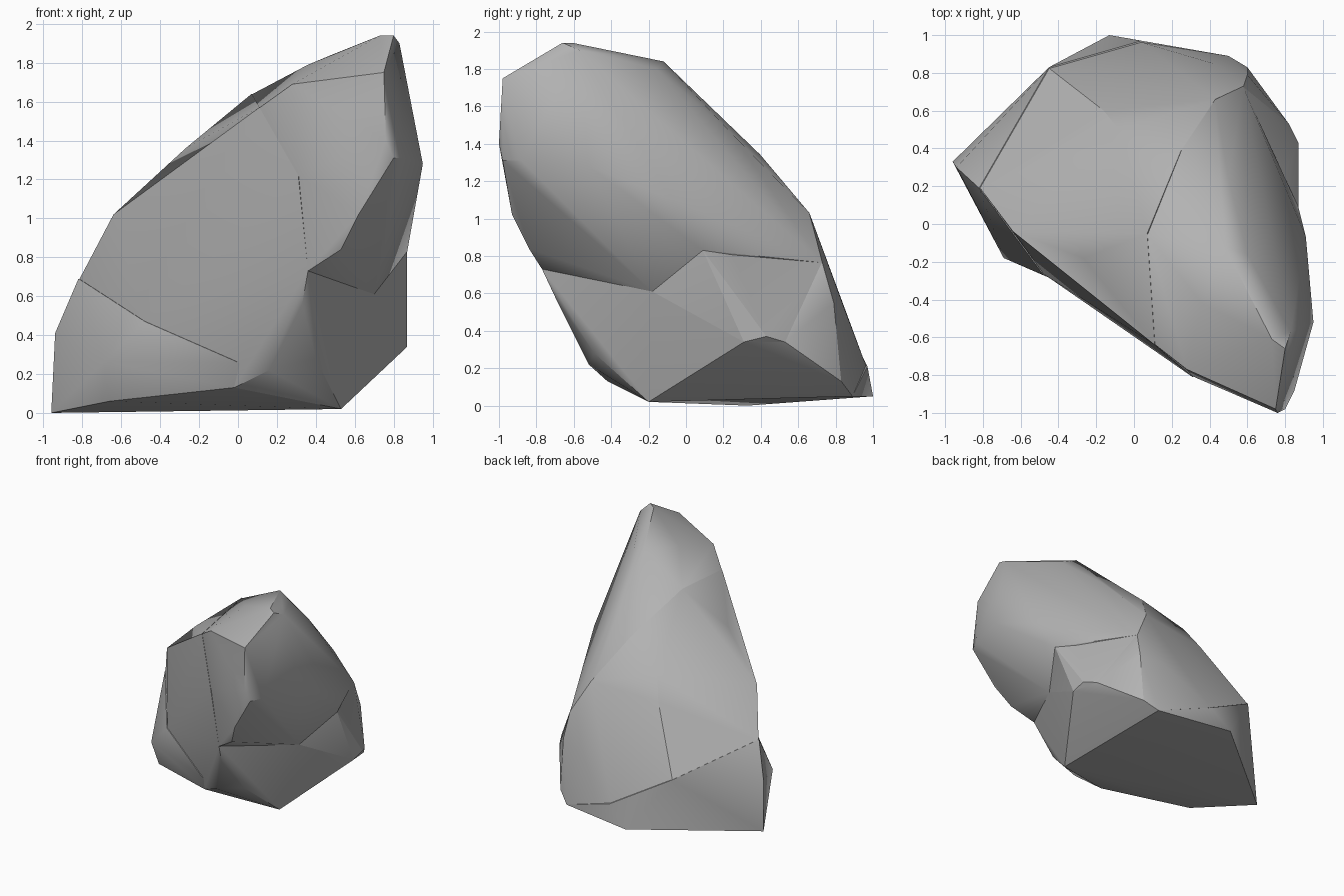
import bpy
import bmesh
import math
from mathutils import Vector

default_cube = bpy.data.objects.get("Cube")
if default_cube:
    bpy.data.objects.remove(default_cube, do_unlink=True)


def make_material(name, colour):
    material = bpy.data.materials.new(name)
    material.use_nodes = True
    material.diffuse_color = colour
    shader = next(n for n in material.node_tree.nodes if n.type == "BSDF_PRINCIPLED")
    shader.inputs["Base Color"].default_value = colour
    shader.inputs["Roughness"].default_value = 0.9
    return material


def shrink(ring, factor):
    """Pull a ring of corners towards its centre, leaving a ledge at the crack."""
    centre = sum((Vector(p) for p in ring), Vector()) / len(ring)
    return [centre.lerp(Vector(p), factor) for p in ring]


def make_block(name, corners, material, smooth_angle):
    """Build one chiselled convex block from its corners, given in hundredths."""
    bm = bmesh.new()
    for corner in corners:
        bm.verts.new(Vector(corner) / 100)
    hull = bmesh.ops.convex_hull(bm, input=bm.verts)
    unused = set(hull["geom_interior"] + hull["geom_unused"])
    loose = [v for v in unused if isinstance(v, bmesh.types.BMVert) and not v.link_faces]
    bmesh.ops.delete(bm, geom=loose, context="VERTS")
    bmesh.ops.dissolve_limit(bm, angle_limit=math.radians(3),
                             verts=bm.verts, edges=bm.edges)
    bmesh.ops.recalc_face_normals(bm, faces=bm.faces)
    mesh = bpy.data.meshes.new(name)
    bm.to_mesh(mesh)
    bm.free()
    mesh.materials.append(material)
    block = bpy.data.objects.new(name, mesh)
    bpy.context.collection.objects.link(block)
    bpy.ops.object.select_all(action="DESELECT")
    block.select_set(True)
    bpy.context.view_layer.objects.active = block
    bpy.ops.object.shade_smooth_by_angle(angle=math.radians(smooth_angle))
    return block


stone = make_material("grey stone", (0.45, 0.45, 0.45, 1))

# Crack between the head and the body: front, right side and back
front_crack = [(7, -5, 164), (11, -64, 157), (31, -81, 122)]
side_crack = [(70, -18, 61), (87, 31, 34), (82, 53, 34)]
back_crack = [(58, 73, 76), (43, 66, 103), (25, 39, 135)]

# Bevel on the lower front edge, where the head meets the body
bevel = [(36, -77, 73)]

# Crack between the body and the foot
lower_crack = [(-82, 19, 69), (-48, -27, 47), (0, -48, 26),
               (-45, 83, 49), (4, 97, 21)]

# Corners of the underside shared by the body and the foot
underside = [(53, -20, 2), (-2, -42, 13), (50, 89, 5)]

# Spine shared by both halves of the head
spine = [(87, 9, 83), (60, -16, 180), (48, -12, 184), (50, 24, 146)]

# Overhanging head, with its undercut on the right
head = [(53, -84, 84), (60, -58, 80), (62, -93, 102), (80, -98, 131),
        (76, -100, 140), (75, -98, 175), (73, -61, 194), (80, -66, 194),
        (83, -57, 190), (95, -52, 128), (85, -88, 131), (91, -7, 110),
        (28, -77, 169), (36, -42, 179)]
front_ledge = shrink(front_crack, 0.985)
back_ledge = shrink(back_crack, 0.985)
make_block("rock_head", head + spine + bevel + front_ledge + side_crack[:1]
           + back_ledge, stone, 38)

# Tail of the head running down the back right
tail = [(87, 43, 37), front_ledge[0]]
make_block("rock_tail", tail + spine + side_crack + back_ledge, stone, 20)

# Sloping middle body
body = [(-64, -4, 102), (-27, -18, 136), (-8, 50, 116), (-16, 60, 99),
        (60, 83, 13), (60, 79, 55), (42, 85, 51), (16, -52, 22),
        (33, -69, 56), (40, -49, 28)]
make_block("rock_body", body + bevel + front_crack + side_crack + back_crack
           + underside + shrink(lower_crack, 0.99), stone, 24)

# Low foot on the ground
foot = [(-96, 33, 0), (-94, 30, 41), (-66, -12, 6), (-69, -18, 26), (-13, 100, 5)]
make_block("rock_foot", foot + lower_crack + underside, stone, 45)
